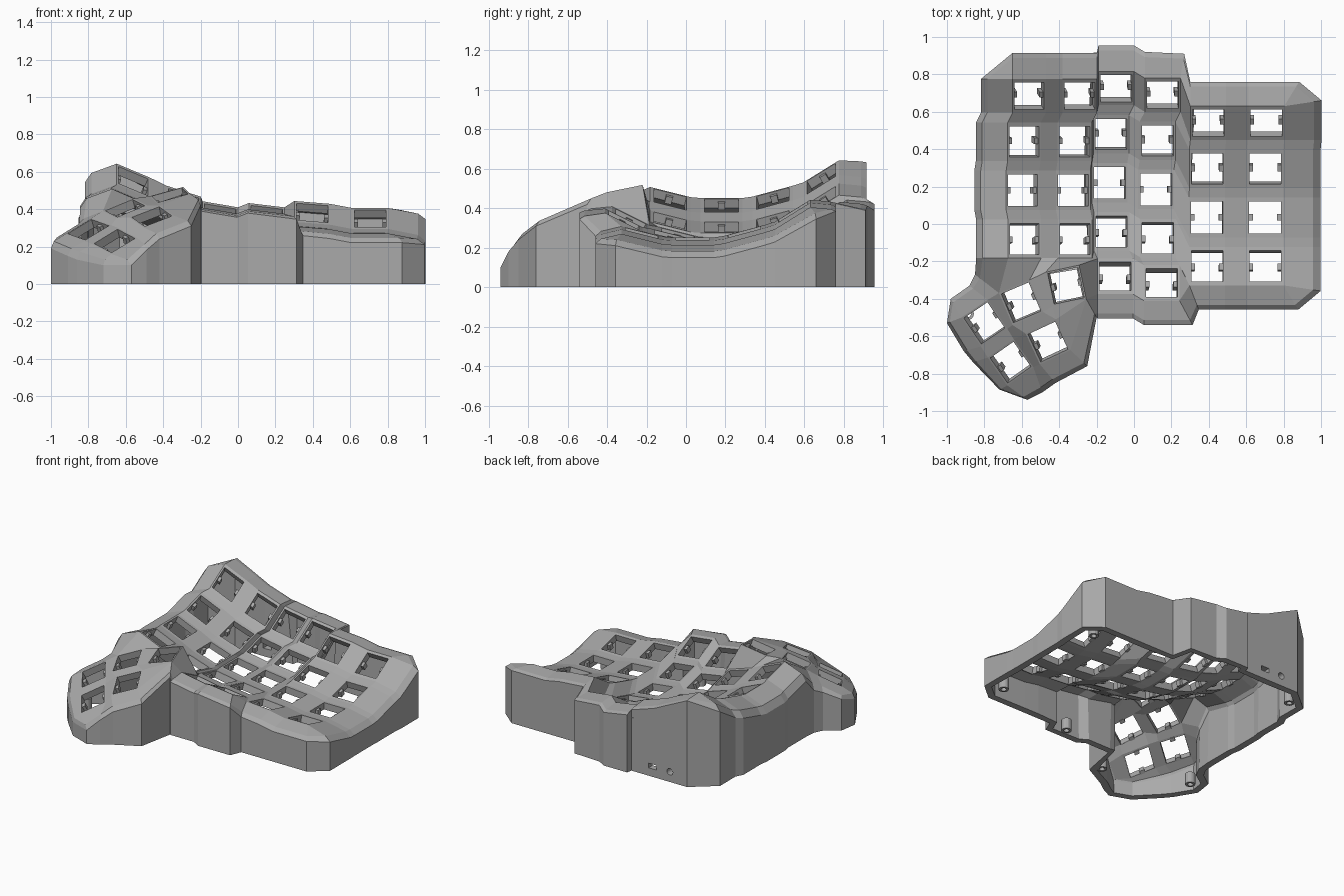
import bpy, bmesh
from math import radians, cos, sin
from mathutils import Vector, Matrix

if "Cube" in bpy.data.objects:
    bpy.data.objects.remove(bpy.data.objects["Cube"], do_unlink=True)

grey = bpy.data.materials.new("case grey")
grey.use_nodes = True
grey.diffuse_color = (0.4, 0.4, 0.4, 1)
grey.node_tree.nodes["Principled BSDF"].inputs["Base Color"].default_value = grey.diffuse_color

HOLE = 0.085
CORNERS = {"tl": (-1, 1), "tr": (1, 1), "br": (1, -1), "bl": (-1, -1)}
bm = bmesh.new()
keys, corner = {}, {}


def add_object(name, mesh_bm):
    mesh = bpy.data.meshes.new(name)
    mesh_bm.to_mesh(mesh)
    mesh_bm.free()
    mesh.materials.append(grey)
    obj = bpy.data.objects.new(name, mesh)
    bpy.context.collection.objects.link(obj)
    return obj


def apply(obj, mod):
    bpy.context.view_layer.objects.active = obj
    bpy.ops.object.modifier_apply(modifier=mod.name)


def add_key(name, centre, turn, u_slope, v_slope, hx, hy):
    """Square key plate with a square opening."""
    c, s = cos(radians(turn)), sin(radians(turn))
    u = Vector((c, s, u_slope)).normalized()
    v = Vector((-s, c, v_slope)).normalized()
    centre = Vector(centre)
    keys[name] = (centre, u, v)
    inner, outer = [], []
    for tag, (a, b) in CORNERS.items():
        inner.append(bm.verts.new(centre + u * a * HOLE + v * b * HOLE))
        outer.append(bm.verts.new(centre + u * a * hx + v * b * hy))
        corner[name + tag] = outer[-1]
    for i in range(4):
        j = (i + 1) % 4
        bm.faces.new((outer[i], outer[j], inner[j], inner[i]))


def web(names):
    bm.faces.new([corner[n] for n in names.split()])


# Finger columns: x, y and z at the third row, sideways slope, row count
columns = {"A": (-0.595, 0.18, 0.415, -0.42, 4), "B": (-0.325, 0.18, 0.305, -0.32, 4),
           "C": (-0.13, 0.22, 0.235, -0.17, 5), "D": (0.118, 0.185, 0.23, -0.12, 5),
           "E": (0.39, 0.035, 0.245, -0.08, 4), "F": (0.70, 0.035, 0.215, 0, 4)}
# Rows: bow in x, y step, rise, slope
rows = [(0.035, 0.505, 0.135, 0.62), (0.008, 0.26, 0.035, 0.27), (0, 0, 0, 0),
        (0.01, -0.26, 0.03, -0.25), (0.03, -0.5, 0.11, -0.5)]
for col, (x, y, z, slope, count) in columns.items():
    for r, (bow, step, rise, tilt) in enumerate(rows[:count], 1):
        if col in "EF":
            bow *= 0.2
        add_key(f"{col}{r}", (x + bow, y + step, z + rise), 0, slope, tilt, 0.096, 0.106)
    for r in range(1, count):
        web(f"{col}{r}bl {col}{r}br {col}{r + 1}tr {col}{r + 1}tl")

# Webs between neighbouring columns
for a, b in zip("ABCDE", "BCDEF"):
    n = min(columns[a][4], columns[b][4])
    for r in range(1, n + 1):
        web(f"{a}{r}tr {b}{r}tl {b}{r}bl {a}{r}br")
        if r < n:
            web(f"{a}{r}br {b}{r}bl {b}{r + 1}tl {a}{r + 1}tr")

# Thumb cluster
for name, spot, turn, us, vs in (
        ("T1", (-0.364, -0.33, 0.475), 12, 0.27, 0.2), ("T2", (-0.604, -0.42, 0.405), 23, 0.38, 0.2),
        ("T3", (-0.80, -0.53, 0.29), 34, 0.5, 0.2), ("T4", (-0.46, -0.63, 0.36), 25, 0.35, 0.3),
        ("T5", (-0.66, -0.74, 0.23), 35, 0.5, 0.3)):
    add_key(name, spot, turn, us, vs, 0.095, 0.095)
for names in ("T3tr T2tl T2bl T3br", "T2tr T1tl T1bl T2br", "T3bl T3br T5tr T5tl",
              "T2bl T2br T4tr T4tl", "T5tr T4tl T4bl T5br", "T3br T2bl T4tl T5tr",
              "T2br T1bl T4tr", "T1bl T1br T4tr", "T4tr T1br T4br",
              "A4bl A4br T2tr T2tl", "A4br B4bl T1tl T2tr", "B4bl B4br T1tr T1tl",
              "B4br C4bl C5tl T1tr", "T1tr C5tl C5bl T1br",
              "D4br E4bl D5tr", "D5tr E4bl D5br"):
    web(names)

# Outer edge of the case, walked around the plates
edge = []


def rim(names, dx, dy, dz):
    for n in names.split():
        edge.append((corner[n], corner[n].co + Vector((dx, dy, dz))))


def side(col, order, count):
    return " ".join(f"{col}{r}{t}" for r in range(1, count + 1) for t in order)


rim(side("A", ("tl", "bl"), 4), -0.17, 0, -0.1)
for n, spot in (("T2tl", (-0.85, -0.27, 0.31)), ("T3tr", (-0.88, -0.33, 0.28)),
                ("T3tl", (-0.98, -0.40, 0.23)), ("T3tl", (-1, -0.53, 0.19)),
                ("T3bl", (-0.91, -0.68, 0.15)), ("T5tl", (-0.86, -0.74, 0.13)),
                ("T5bl", (-0.72, -0.885, 0.1)), ("T5bl", (-0.57, -0.94, 0.1)),
                ("T5br", (-0.49, -0.90, 0.18)), ("T4bl", (-0.42, -0.85, 0.24)),
                ("T4br", (-0.25, -0.76, 0.31)), ("T1br", (-0.2, -0.5, 0.42))):
    edge.append((corner[n], Vector(spot)))
rim("C5bl C5br D5bl", 0, -0.13, -0.02)
rim("D5br", 0.07, -0.13, -0.03)
rim("E4bl", 0.05, -0.13, -0.05)
rim("E4br F4bl", 0, -0.13, -0.05)
rim("F4br", 0.08, -0.13, -0.05)
rim("F4br", 0.2, -0.03, -0.06)
right = side("F", ("tr", "br"), 4).split()
rim(" ".join(right[-2:0:-1]), 0.2, 0, -0.065)
rim("F1tr", 0.2, 0.03, -0.06)
rim("F1tr", 0.08, 0.13, -0.02)
rim("F1tl E1tr E1tl", 0, 0.13, -0.02)
rim("D1tr", 0.02, 0.13, -0.02)
rim("D1tl C1tr C1tl B1tr B1tl A1tr", 0, 0.14, -0.02)
rim("A1tl", 0, 0.14, -0.01)

# Rim bevel and vertical wall
rings = []
for v, out in edge:
    mid = v.co.lerp(out, 0.8)
    mid.z = v.co.z + (out.z - v.co.z) * 0.5
    rings.append([v] + [bm.verts.new(p) for p in (mid, out, (out.x, out.y, 0))])
for a, b in zip(rings, rings[1:] + rings[:1]):
    for k in range(3):
        quad = [a[k], a[k + 1], b[k + 1], b[k]]
        bm.faces.new(list(dict.fromkeys(quad)))

bmesh.ops.recalc_face_normals(bm, faces=bm.faces)
bm.faces.ensure_lookup_table()
if bm.faces[0].normal.z < 0:
    bmesh.ops.reverse_faces(bm, faces=bm.faces)
case = add_object("case_shell", bm)
solid = case.modifiers.new("thickness", "SOLIDIFY")
solid.thickness = 0.05
solid.offset = -1
apply(case, solid)

# Port openings in the back wall
for x, width, sides in ((-0.37, 1.9, 4), (-0.51, 1, 16)):
    cut = bmesh.new()
    turn = Matrix.Rotation(radians(90), 4, "X") @ Matrix.Rotation(radians(45), 4, "Z")
    bmesh.ops.create_cone(cut, cap_ends=True, segments=sides, radius1=0.024, radius2=0.024,
                          depth=0.3, matrix=Matrix.Translation((x, 0.9, 0.075))
                          @ Matrix.Diagonal((width, 1, 1, 1)) @ turn)
    cutter = add_object("port_cutter", cut)
    cutter.hide_render = True
    mod = case.modifiers.new("port", "BOOLEAN")
    mod.operation, mod.solver, mod.object = "DIFFERENCE", "EXACT", cutter
    apply(case, mod)
    bpy.data.objects.remove(cutter, do_unlink=True)

# Small retaining nubs on both sides of every key opening
nubs = bmesh.new()
for centre, u, v in keys.values():
    w = u.cross(v)
    frame = Matrix((u, v, w)).transposed().to_4x4()
    for s in (-1, 1):
        place = Matrix.Translation(centre + u * s * 0.079 - w * 0.034) @ frame
        bmesh.ops.create_cube(nubs, size=1, matrix=place @ Matrix.Diagonal((0.028, 0.035, 0.04, 1)))
add_object("key_nubs", nubs)

# Screw posts inside the wall
posts = bmesh.new()
for x, y in ((-0.70, 0.77), (0.87, 0.62), (0.87, -0.31), (0.2, -0.46), (-0.31, -0.7), (-0.89, -0.48)):
    bmesh.ops.create_cone(posts, cap_ends=False, segments=16, radius1=0.034, radius2=0.034,
                          depth=0.08, matrix=Matrix.Translation((x, y, 0.04)))
post = add_object("screw_posts", posts)
wall = post.modifiers.new("tube", "SOLIDIFY")
wall.thickness = 0.015
apply(post, wall)
